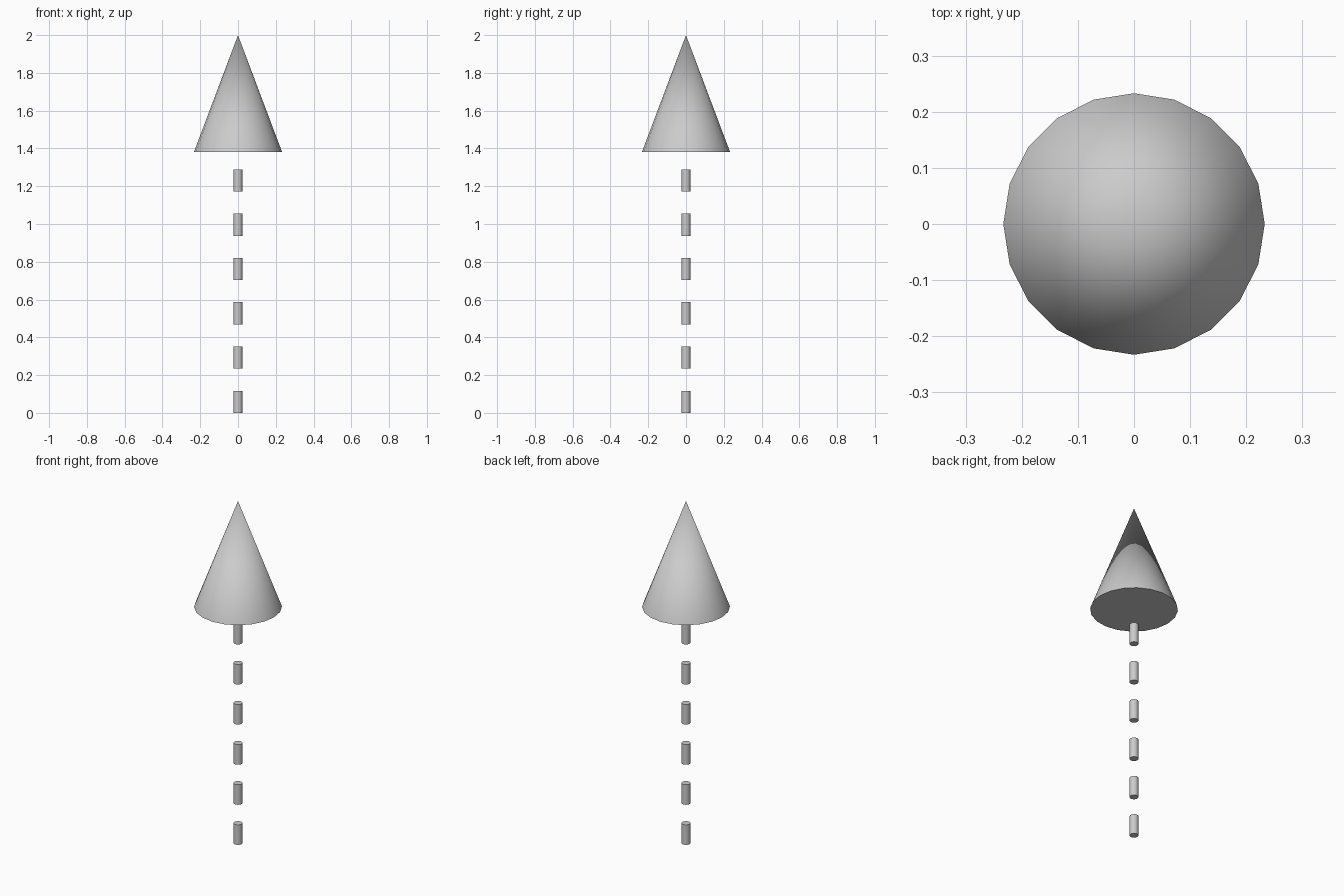
import bpy
import math

if "Cube" in bpy.data.objects:
    bpy.data.objects.remove(bpy.data.objects["Cube"])

SIDES = 20


def add_part(name, r_bottom, r_top, z_bottom, z_top):
    """Vertical cone or cylinder with vertices on the x and y axes."""
    bpy.ops.mesh.primitive_cone_add(
        vertices=SIDES, radius1=r_bottom, radius2=r_top,
        depth=z_top - z_bottom, location=(0, 0, (z_bottom + z_top) / 2))
    part = bpy.context.object
    part.name = name
    bpy.ops.object.shade_smooth_by_angle(angle=math.radians(40))
    return part


# Dashed shaft: equal dashes, gaps as long as the dashes
DASH = 0.1172
for i in range(6):
    z = i * 2 * DASH
    add_part(f"shaft_dash_{i + 1}", 0.0234, 0.0234, z, z + DASH)

# Arrow head
add_part("arrow_head", 0.233, 0.0, 1.382, 2.0)
